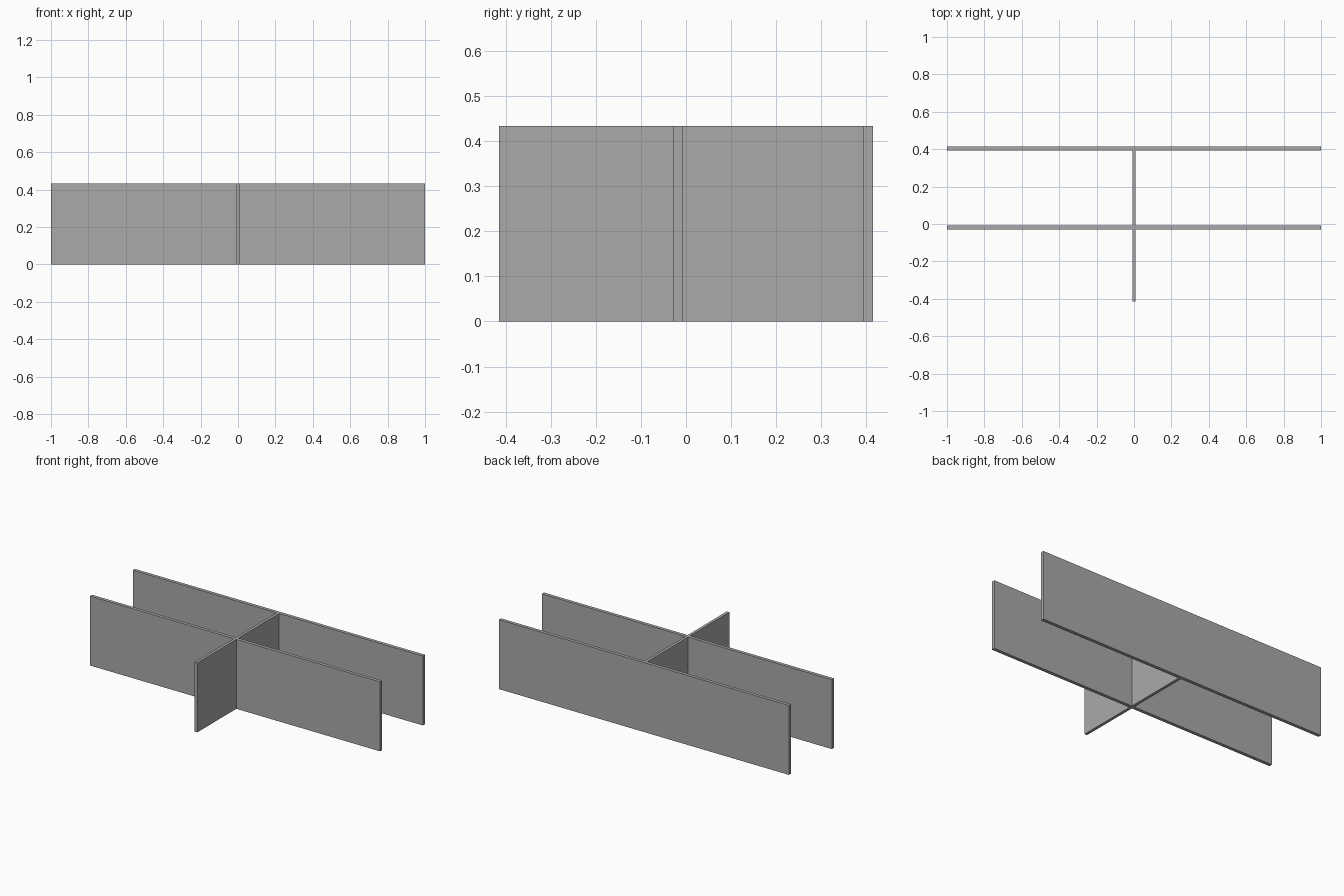
import bpy

# Remove the default cube
cube = bpy.data.objects.get("Cube")
if cube:
    bpy.data.objects.remove(cube, do_unlink=True)

HEIGHT = 0.433
THICK = 0.021

grey = bpy.data.materials.new("plain grey")
grey.use_nodes = True
colour = (0.4, 0.4, 0.4, 1)
grey.diffuse_color = colour
grey.node_tree.nodes["Principled BSDF"].inputs["Base Color"].default_value = colour


def panel(name, x0, x1, y0, y1):
    """Upright flat-faced board standing on the ground."""
    bpy.ops.mesh.primitive_cube_add(
        size=1, location=((x0 + x1) / 2, (y0 + y1) / 2, HEIGHT / 2))
    ob = bpy.context.object
    ob.name = name
    ob.scale = (x1 - x0, y1 - y0, HEIGHT)
    bpy.ops.object.transform_apply(location=False, rotation=False, scale=True)
    ob.data.materials.append(grey)
    return ob


# Two long parallel walls
BACK = 0.414
MIDDLE = -0.008
panel("back_wall", -1, 1, BACK - THICK, BACK)
panel("middle_wall", -1, 1, MIDDLE - THICK, MIDDLE)

# Cross wall in two lengths, butted against the long walls
HALF = 0.009
panel("cross_wall_rear", -HALF, HALF, MIDDLE, BACK - THICK)
panel("cross_wall_front", -HALF, HALF, -BACK, MIDDLE - THICK)
